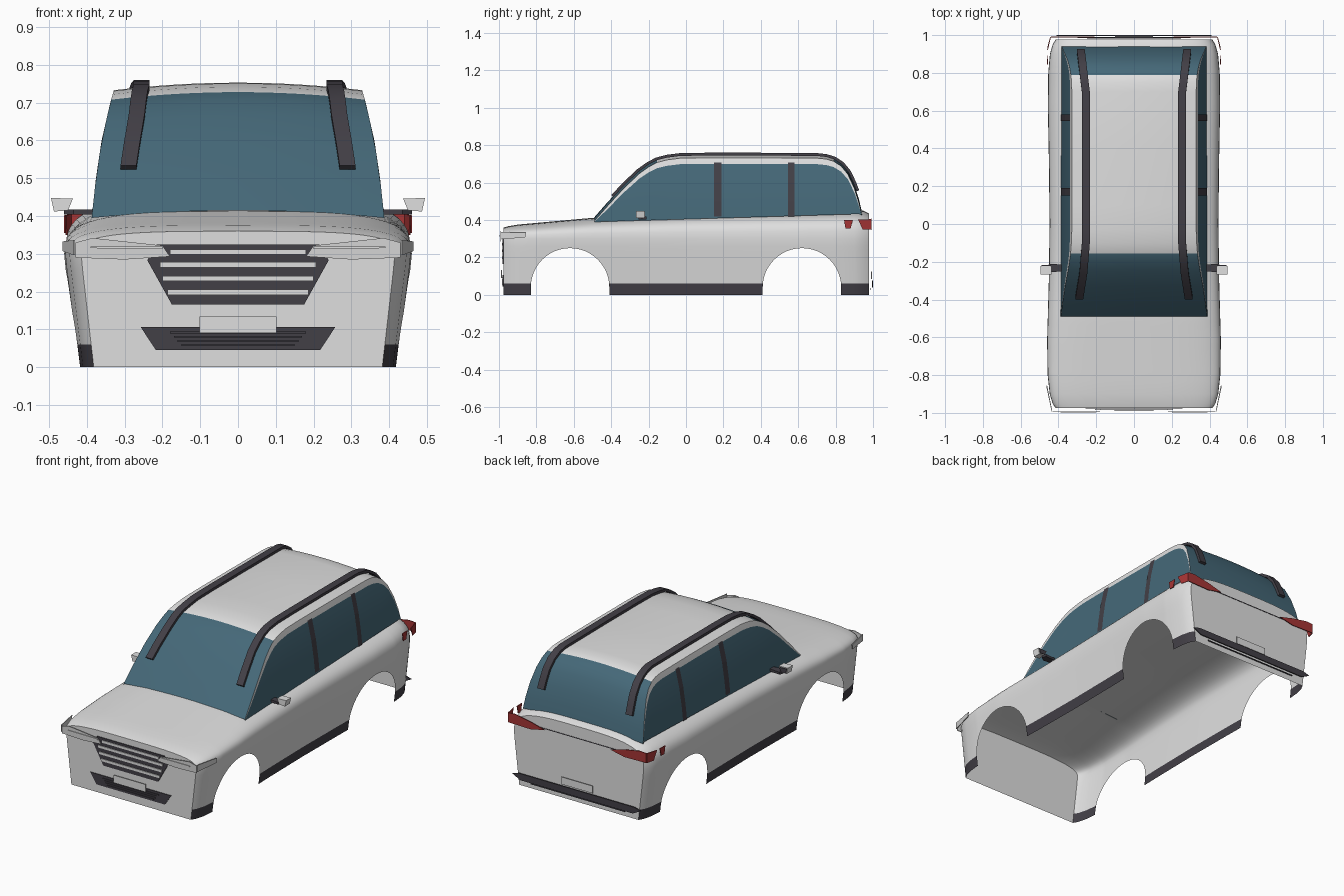
import bpy, bmesh, math
from mathutils import Vector

if "Cube" in bpy.data.objects:
    bpy.data.objects.remove(bpy.data.objects["Cube"])


def material(name, r, g, b):
    m = bpy.data.materials.new(name)
    m.use_nodes = True
    m.diffuse_color = (r, g, b, 1)
    m.node_tree.nodes["Principled BSDF"].inputs["Base Color"].default_value = (r, g, b, 1)
    return m


PAINT = material("pale grey paint", .74, .74, .74)
GLASS = material("blue tinted glass", .06, .14, .19)
DARK = material("dark plastic", .055, .05, .062)
RED = material("red lamp", .38, .035, .035)
LAMP = material("clear lamp", .66, .66, .66)


def lerp(table, t):
    """Piecewise linear lookup in a list of (key, value)."""
    if t <= table[0][0]:
        return table[0][1]
    for (a, va), (b, vb) in zip(table, table[1:]):
        if t <= b:
            return va + (vb - va) * (t - a) / (b - a)
    return table[-1][1]


def finish(name, bm, mats, smooth=False, recalc=True):
    bmesh.ops.remove_doubles(bm, verts=bm.verts, dist=1e-5)
    bmesh.ops.dissolve_degenerate(bm, edges=bm.edges, dist=1e-5)
    if recalc:
        bmesh.ops.recalc_face_normals(bm, faces=bm.faces)
    mesh = bpy.data.meshes.new(name)
    bm.to_mesh(mesh)
    bm.free()
    for m in mats:
        mesh.materials.append(m)
    ob = bpy.data.objects.new(name, mesh)
    bpy.context.collection.objects.link(ob)
    if smooth:
        bpy.ops.object.select_all(action='DESELECT')
        ob.select_set(True)
        bpy.context.view_layer.objects.active = ob
        bpy.ops.object.shade_smooth_by_angle(angle=math.radians(35))
    return ob


def grid(bm, rows, index=lambda i, j: 0):
    """Skin a list of equally long point rows."""
    vs = [[bm.verts.new(p) for p in r] for r in rows]
    for i in range(len(vs) - 1):
        for j in range(len(vs[0]) - 1):
            f = bm.faces.new((vs[i][j], vs[i + 1][j], vs[i + 1][j + 1], vs[i][j + 1]))
            f.material_index = index(i, j)
    return vs


def plate(name, points, depth, mat):
    """Thin slab: polygon extruded by the depth vector."""
    bm = bmesh.new()
    f = bm.faces.new([bm.verts.new(p) for p in points])
    ext = bmesh.ops.extrude_face_region(bm, geom=[f], use_keep_orig=True)
    bmesh.ops.translate(bm, vec=depth, verts=[g for g in ext["geom"] if isinstance(g, bmesh.types.BMVert)])
    return finish(name, bm, [mat])


def end_plate(name, xz, y, mat, depth=.004):
    return plate(name, [(x, y, z) for x, z in xz], (0, depth, 0), mat)


def bar(hw, lo, hi, hw_low=None):
    low = hw if hw_low is None else hw_low
    return [(-low, lo), (low, lo), (hw, hi), (-hw, hi)]


# Lower body: sections lofted along y, with the lower edge following the arches
WIDTH = [(-.975, .415), (-.95, .431), (-.9, .446), (-.8, .457), (-.62, .46), (-.3, .451),
         (0, .447), (.3, .45), (.62, .456), (.8, .454), (.9, .445), (.95, .431), (.978, .414)]
DECK = [(-.975, .36), (-.93, .373), (-.8, .385), (-.5, .412), (0, .435), (.5, .447), (.9, .456),
        (.95, .45), (.978, .436)]
ARCH_R, ARCH_Z, SHOULDER = .21, .04, .3
ROWS = [0, .06, .11, .16, .2, .23, .26, SHOULDER]

stations = [(y, 0) for y, _ in WIDTH if abs(abs(y) - .62) > ARCH_R]
stations += [(y, 0) for y in (-.36, -.2, -.1, .1, .2, .36)]
for cy in (-.62, .62):
    stations += [(cy - ARCH_R, 0), (cy + ARCH_R, 0)]
    for k in range(25):
        a = math.pi * k / 24
        stations.append((cy - ARCH_R * math.cos(a), ARCH_Z + ARCH_R * math.sin(a)))
# keep the upright ends of each arch in walking order
stations.sort(key=lambda s: (round(s[0], 4), s[1] if math.sin(s[0] * math.pi / .62) > 0 else -s[1]))


def section(y, z0):
    w, h = lerp(WIDTH, y), lerp(DECK, y)
    half = []
    for r in ROWS:
        z = max(r, z0)
        half.append((w * (.92 + .08 * min(1, z / .29)), y, z))
    for k in range(1, 15):
        a = math.pi / 2 * k / 14
        half.append((w * max(0, math.cos(a)) ** .6, y, SHOULDER + (h - SHOULDER) * math.sin(a) ** .6))
    return half + [(-x, y, z) for x, y, z in reversed(half[:-1])]


bm = bmesh.new()
rows = [section(y, z0) for y, z0 in stations]
last = len(rows[0]) - 2
vs = grid(bm, rows, lambda i, j: 1 if j in (0, last) else 0)
bm.faces.new(vs[0])
bm.faces.new(vs[-1])
finish("lower_body", bm, [PAINT, DARK], True)

# Cabin: roof edge line, tumblehome by height, and a crowned top
EDGE = [(-.49, .395), (-.42, .475), (-.33, .572), (-.25, .648), (-.2, .684), (-.155, .708),
        (-.1, .722), (-.03, .731), (.1, .733), (.4, .733), (.7, .731), (.75, .726), (.79, .714),
        (.83, .688), (.865, .645), (.9, .57), (.925, .49), (.94, .425)]
TUMBLE = [(.38, .389), (.5, .376), (.6, .361), (.7, .338), (.735, .328)]
CROWN = .02


def crown_z(x, y):
    z = lerp(EDGE, y)
    return z + CROWN * (1 - (x / lerp(TUMBLE, z)) ** 2)


bm = bmesh.new()
rows = []
for y, z in EDGE:
    w = lerp(TUMBLE, z)
    rows.append([(w * k / 8, y, crown_z(w * k / 8, y)) for k in range(-8, 9)])
grid(bm, rows, lambda i, j: 0 if -.16 < EDGE[i][0] < .78 else 1)
finish("roof_and_screens", bm, [PAINT, GLASS], True)

for side, s in (("left", 1), ("right", -1)):
    # Side windows with a painted frame along the top
    bm = bmesh.new()
    rows = []
    for y, z in EDGE:
        low = min(z, .39 + .03 * (y + .49))
        top = max(low, min(.705, z - .012 - .02 * max(0, (z - .4) / .33)))
        heights = [low + (top - low) * k / 4 for k in range(5)] + [z]
        rows.append([(s * lerp(TUMBLE, h), y, h) for h in heights])
    grid(bm, rows, lambda i, j: 1 if j < 4 else 0)
    finish(side + "_side_windows", bm, [PAINT, GLASS], True)

    # Door pillars
    for n, y0, y1 in (("front", .15, .19), ("rear", .545, .58)):
        bm = bmesh.new()
        grid(bm, [[(s * (lerp(TUMBLE, h) + .003), y, h) for h in (.42, .5, .6, .7, .708)] for y in (y0, y1)])
        finish(side + "_" + n + "_pillar", bm, [DARK])

    # Roof rail following the crowned top
    bm = bmesh.new()
    rows = []
    ys = [-.385, -.33, -.25, -.2, -.155, -.1, -.03, .1, .4, .7, .75, .79, .83, .865, .89, .908]
    for y in ys:
        x = lerp([(-.385, .29), (-.25, .268), (-.1, .255), (.7, .255), (.908, .282)], y)
        slope = (crown_z(x, y + .01) - crown_z(x, y - .01)) / .02
        n = Vector((0, -slope, 1)).normalized()
        base = Vector((x, y, crown_z(x, y)))
        ring = [base + n * h + Vector((dx, 0, 0)) for dx, h in
                ((-.021, .004), (-.021, .019), (.021, .019), (.021, .004), (-.021, .004))]
        rows.append([(s * p.x, p.y, p.z) for p in ring])
    vs = grid(bm, rows)
    for r in (vs[0], vs[-1]):
        bm.faces.new(r[:4])
    finish(side + "_roof_rail", bm, [DARK], True)

    # Door mirror: dark arm and painted housing
    plate(side + "_mirror_arm", [(s * x, y, .404) for x, y in
          ((.38, -.25), (.435, -.255), (.46, -.235), (.45, -.21), (.38, -.215))], (0, 0, .014), DARK)
    plate(side + "_mirror_housing", [(s * x, -.268, z) for x, z in
          ((.45, .415), (.487, .412), (.495, .448), (.437, .446))], (0, .045, 0), PAINT)
    plate(side + "_mirror_glass", [(s * x, -.222, z) for x, z in
          ((.453, .419), (.484, .416), (.491, .444), (.442, .442))], (0, .004, 0), DARK)

    # Headlamp: front wedge, bright strip and side wing
    end_plate(side + "_headlamp", [(s * x, z) for x, z in
              ((.18, .293), (.3, .285), (.43, .29), (.43, .33), (.385, .342), (.2, .322))], -.993, LAMP)
    end_plate(side + "_lamp_strip", [(s * x, z) for x, z in
              ((.2, .313), (.39, .315), (.39, .32), (.2, .319))], -.998, PAINT)
    plate(side + "_lamp_wing", [(s * x, y, z) for x, y, z in
          ((.432, -.993, .297), (.46, -.86, .307), (.46, -.855, .333), (.432, -.993, .336))],
          (s * .004, 0, 0), LAMP)

    # Tail lamp: rear wedge and two side pieces
    end_plate(side + "_tail_lamp", [(s * x, z) for x, z in
              ((.21, .366), (.3, .347), (.44, .35), (.44, .405), (.4, .408), (.3, .39))], .988, RED)
    plate(side + "_tail_wing", [(s * x, y, z) for x, y, z in
          ((.44, .99, .35), (.452, .945, .35), (.456, .92, .402), (.44, .99, .405))], (s * .004, 0, 0), RED)
    plate(side + "_tail_marker", [(s * x, y, z) for x, y, z in
          ((.456, .853, .355), (.455, .88, .355), (.454, .892, .4), (.456, .845, .4))], (s * .004, 0, 0), RED)

# Front grille with painted slats
end_plate("grille", [(-.175, .166), (.175, .166), (.24, .283), (.215, .325), (-.215, .325), (-.24, .283)],
          -.98, DARK)
for i, (hw, z) in enumerate(((.187, .198), (.2, .235), (.207, .271), (.18, .305))):
    end_plate("grille_slat_%d" % (i + 1), bar(hw, z - .007, z + .007), -.984, PAINT)
end_plate("lower_intake", bar(.258, .046, .107, .218), -.98, DARK)
for i in range(4):
    z = .056 + .011 * i
    end_plate("intake_slat_%d" % (i + 1), bar(.15 + .01 * i, z, z + .005), -.984, DARK)
end_plate("front_plate", bar(.102, .09, .134), -.989, PAINT)

# Rear bumper insert, plate and tailgate line
end_plate("rear_bumper_insert", [(-.36, .04), (.36, .04), (.41, .066), (.37, .078), (-.37, .078), (-.41, .066)],
          .994, DARK, .006)
end_plate("rear_bumper_bar", bar(.3, .028, .034), .985, DARK)
end_plate("rear_plate", bar(.1, .084, .126), .99, PAINT)
end_plate("tailgate_line", bar(.25, .366, .37), .979, DARK, .002)
